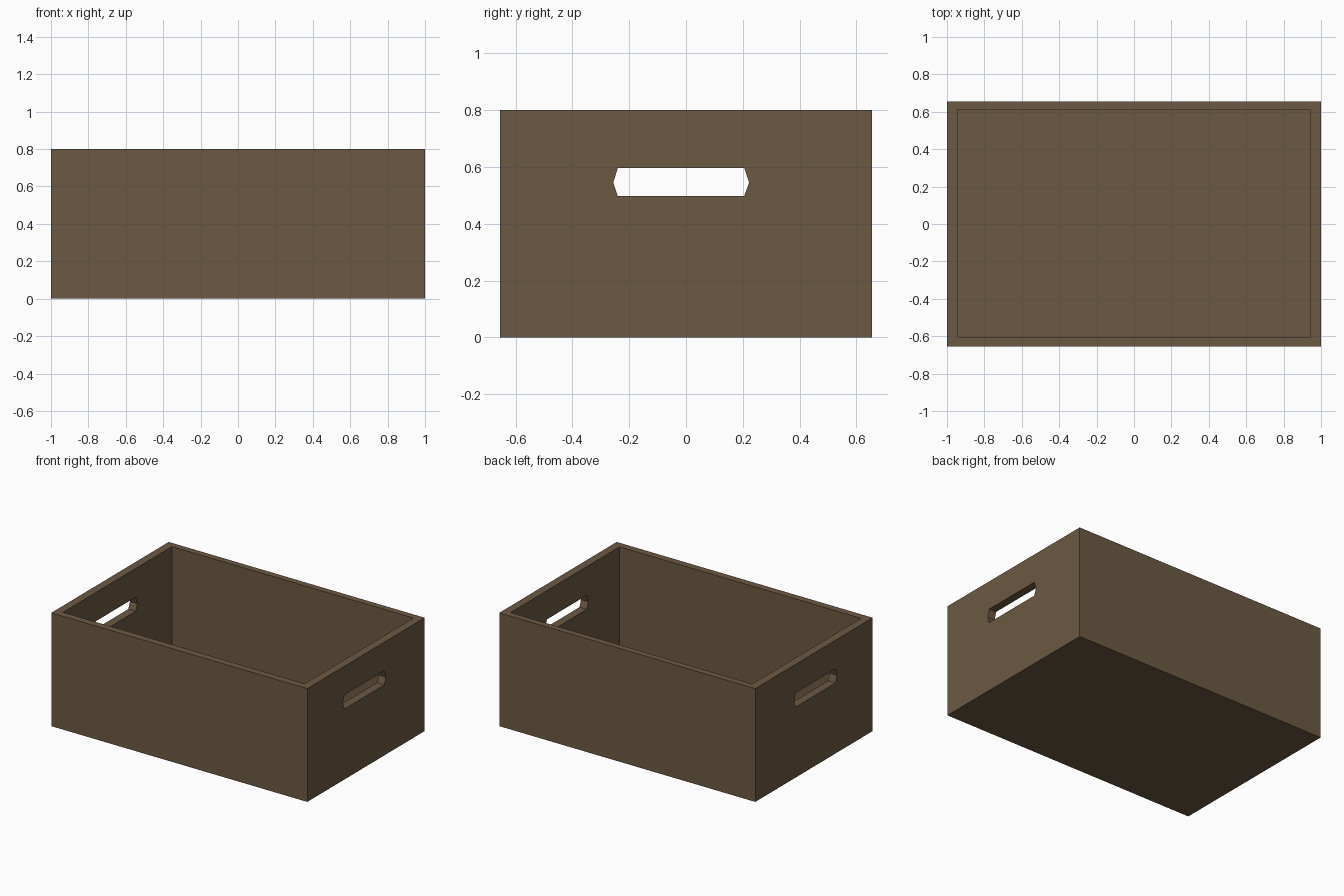
import bpy, bmesh

if "Cube" in bpy.data.objects:
    bpy.data.objects.remove(bpy.data.objects["Cube"])

wood = bpy.data.materials.new("brown wood")
wood.diffuse_color = (0.150, 0.100, 0.055, 1)
wood.use_nodes = True
wood.node_tree.nodes["Principled BSDF"].inputs["Base Color"].default_value = wood.diffuse_color


def prism(name, outline, axis, start, end):
    """Extrude a 2D outline along x (outline = y,z) or z (outline = x,y)."""
    bm = bmesh.new()
    place = (lambda a, b: (start, a, b)) if axis == "x" else (lambda a, b: (a, b, start))
    face = bm.faces.new([bm.verts.new(place(a, b)) for a, b in outline])
    new = bmesh.ops.extrude_face_region(bm, geom=[face])["geom"]
    offset = (end - start, 0, 0) if axis == "x" else (0, 0, end - start)
    bmesh.ops.translate(bm, vec=offset, verts=[v for v in new if isinstance(v, bmesh.types.BMVert)])
    bmesh.ops.recalc_face_normals(bm, faces=bm.faces)
    mesh = bpy.data.meshes.new(name)
    bm.to_mesh(mesh)
    bm.free()
    mesh.materials.append(wood)
    obj = bpy.data.objects.new(name, mesh)
    bpy.context.collection.objects.link(obj)
    return obj


def rect(x0, x1, y0, y1):
    return [(x0, y0), (x1, y0), (x1, y1), (x0, y1)]


# Outer block of the crate
crate = prism("crate", rect(-1, 1, -0.655, 0.655), "z", 0, 0.8)

# Open interior above the floor
cavity = prism("cavity_cutter", rect(-0.943, 0.943, -0.605, 0.61), "z", 0.05, 1.0)

# Six-sided hand hole through both end walls
slot = [(-0.24, 0.498), (0.205, 0.498), (0.222, 0.545),
        (0.205, 0.597), (-0.24, 0.597), (-0.256, 0.545)]
handle = prism("handle_cutter", slot, "x", -1.2, 1.2)

# Cut the cavity and handles, then drop the cutters
bpy.context.view_layer.objects.active = crate
for cutter in (cavity, handle):
    cutter.hide_render = True
    mod = crate.modifiers.new(cutter.name, "BOOLEAN")
    mod.operation = "DIFFERENCE"
    mod.solver = "EXACT"
    mod.object = cutter
    bpy.ops.object.modifier_apply(modifier=mod.name)
    bpy.data.objects.remove(cutter)
